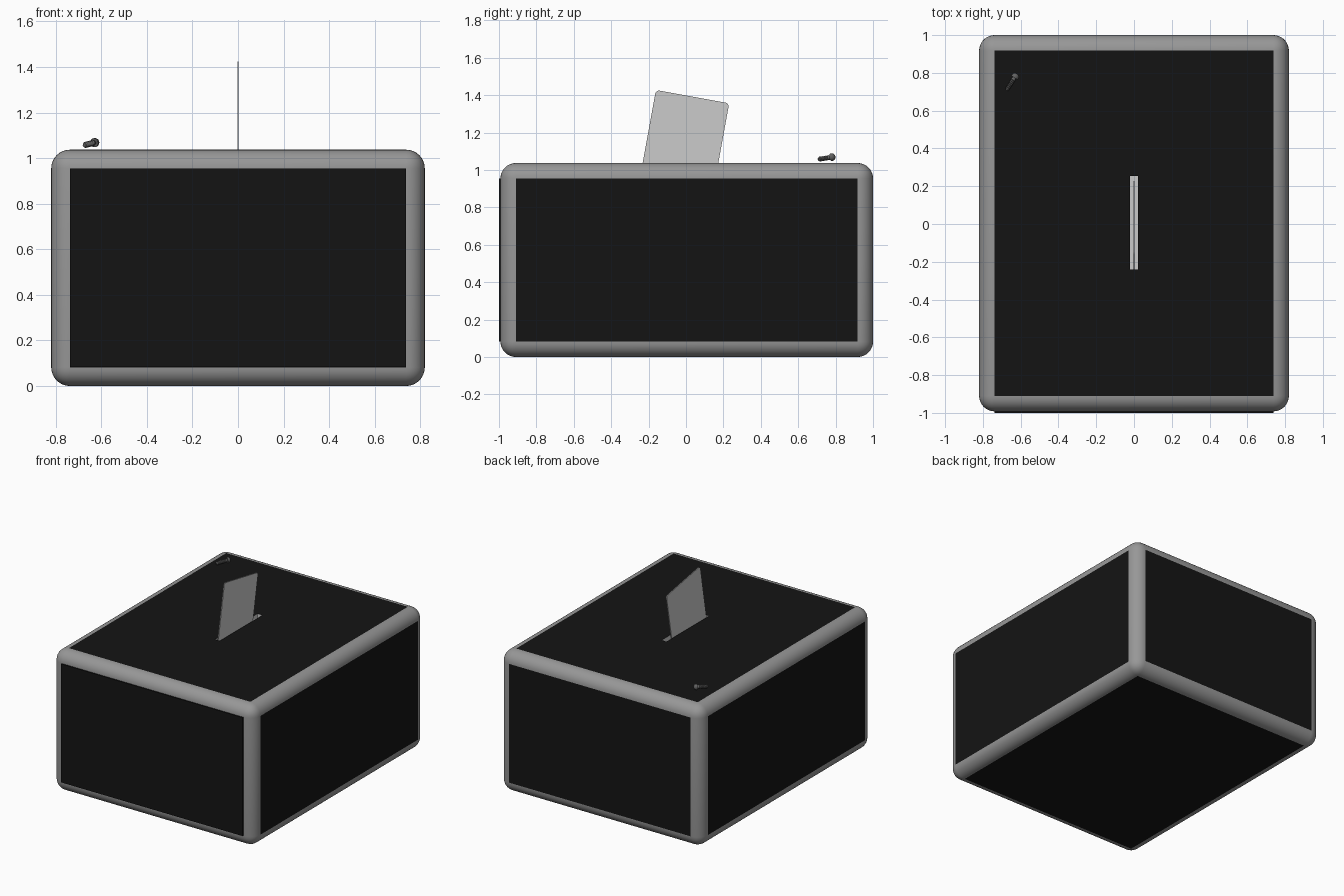
import bpy, bmesh, math
from mathutils import Vector, Matrix

if "Cube" in bpy.data.objects:
    bpy.data.objects.remove(bpy.data.objects["Cube"])


def material(name, v):
    m = bpy.data.materials.new(name)
    m.diffuse_color = (v, v, v, 1)
    m.use_nodes = True
    m.node_tree.nodes["Principled BSDF"].inputs["Base Color"].default_value = m.diffuse_color
    return m


FRAME = material("frame_grey", 0.31)
BLACK = material("panel_black", 0.007)
PALE = material("pale_grey", 0.8)
METAL = material("dark_metal", 0.12)


def make_object(name, bm, mats):
    bmesh.ops.recalc_face_normals(bm, faces=bm.faces)
    me = bpy.data.meshes.new(name)
    bm.to_mesh(me)
    bm.free()
    ob = bpy.data.objects.new(name, me)
    bpy.context.collection.objects.link(ob)
    for m in mats:
        me.materials.append(m)
    return ob


def box(lo, hi, mat_index=0):
    lo, hi = Vector(lo), Vector(hi)
    bm = bmesh.new()
    bmesh.ops.create_cube(bm, size=1)
    for v in bm.verts:
        v.co = Vector(c * s for c, s in zip(v.co, hi - lo)) + (lo + hi) / 2
    for f in bm.faces:
        f.material_index = mat_index
    return bm


# rounded box: grey rounded rim, black flat sides
MATS = [FRAME, BLACK, PALE]
TOP = 1.037
bm = box((-0.82, -0.992, 0), (0.82, 1.0, TOP))
bmesh.ops.bevel(bm, geom=bm.edges[:], offset=0.082, segments=8, profile=0.5,
                affect='EDGES')
for f in bm.faces:
    flat = f.calc_area() > 0.5
    f.material_index = 1 if flat else 0
    f.smooth = not flat
body = make_object("box_body", bm, MATS)

# hollow interior and the slot in the lid
cutters = [
    make_object("cavity_cutter", box((-0.78, -0.95, 0.04), (0.78, 0.96, TOP - 0.04), 2), MATS),
    make_object("slot_cutter", box((-0.02, -0.24, TOP - 0.1), (0.02, 0.255, TOP + 0.1), 2), MATS),
]
for c in cutters:
    mod = body.modifiers.new(c.name, 'BOOLEAN')
    mod.operation = 'DIFFERENCE'
    mod.solver = 'EXACT'
    mod.object = c
    c.hide_render = True
bpy.context.view_layer.update()
dg = bpy.context.evaluated_depsgraph_get()
cut_mesh = bpy.data.meshes.new_from_object(body.evaluated_get(dg))
body.modifiers.clear()
body.data = cut_mesh
for c in cutters:
    bpy.data.objects.remove(c)

# raised front plate
make_object("front_panel", box((-0.738, -1.0, 0.084), (0.738, -0.985, 0.955)), [BLACK])

# tilted card with rounded corners, half inside the slot
bm = box((-0.003, -0.199, -0.58), (0.003, 0.199, 0))
corners = [e for e in bm.edges if abs(e.verts[0].co.x - e.verts[1].co.x) > 0.004]
bmesh.ops.bevel(bm, geom=corners, offset=0.02, segments=5, profile=0.5,
                affect='EDGES')
card = make_object("card", bm, [PALE])
card.location = (0, 0.035, 1.392)
card.rotation_euler = (math.radians(-10.3), 0, 0)

# small screw lying on the lid: lathed profile along its axis (radius, length)
profile = [(0.0, 0.0), (0.009, 0.0)]
for i in range(7):
    z = 0.004 + i * 0.0095
    profile += [(0.010, z), (0.0135, z + 0.005)]
profile += [(0.010, 0.074), (0.010, 0.080), (0.020, 0.080), (0.020, 0.088),
            (0.017, 0.096), (0.010, 0.101), (0.0, 0.103)]
bm = bmesh.new()
vs = [bm.verts.new((r, 0, z)) for r, z in profile]
es = [bm.edges.new(p) for p in zip(vs, vs[1:])]
bmesh.ops.spin(bm, geom=vs + es, cent=(0, 0, 0), axis=(0, 0, 1),
               angle=math.tau, steps=16)
bmesh.ops.remove_doubles(bm, verts=bm.verts, dist=1e-5)
screw = make_object("screw", bm, [METAL])
a, b = Vector((-0.674, 0.709, 1.057)), Vector((-0.619, 0.796, 1.071))
screw.matrix_world = Matrix.Translation(a) @ (b - a).to_track_quat('Z', 'Y').to_matrix().to_4x4()
bpy.ops.object.select_all(action='DESELECT')
screw.select_set(True)
bpy.context.view_layer.objects.active = screw
bpy.ops.object.shade_smooth_by_angle(angle=math.radians(35))
